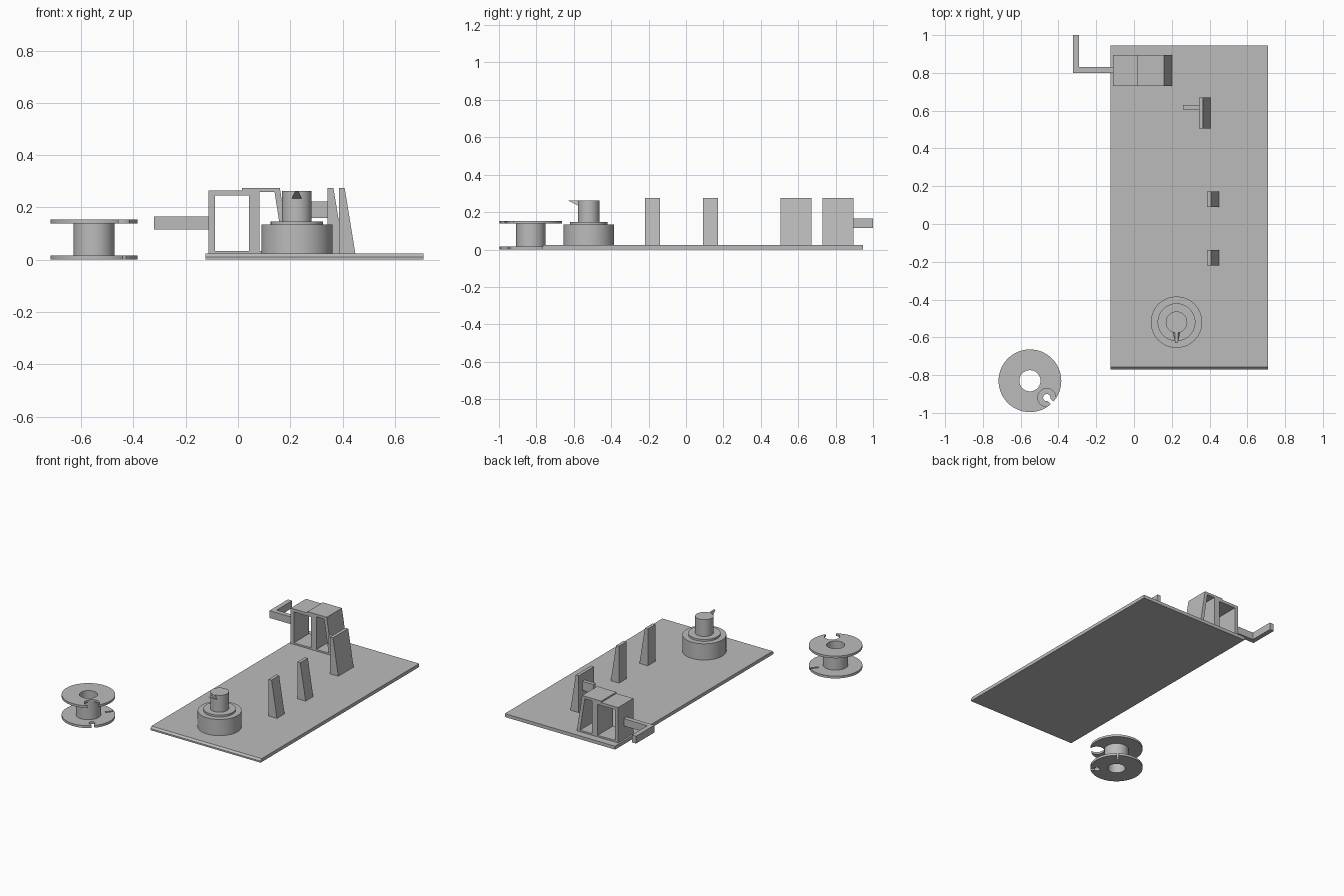
import bpy
import bmesh
from math import radians, cos, sin, pi
from mathutils import Matrix, Vector

cube = bpy.data.objects.get("Cube")
if cube:
    bpy.data.objects.remove(cube)

grey = bpy.data.materials.new("plain grey")
grey.use_nodes = True
GREY = (0.5, 0.5, 0.5, 1)
grey.diffuse_color = GREY
grey.node_tree.nodes["Principled BSDF"].inputs["Base Color"].default_value = GREY


def finish(name, bm):
    bmesh.ops.recalc_face_normals(bm, faces=bm.faces)
    mesh = bpy.data.meshes.new(name)
    bm.to_mesh(mesh)
    bm.free()
    obj = bpy.data.objects.new(name, mesh)
    bpy.context.collection.objects.link(obj)
    mesh.materials.append(grey)
    return obj


def activate(obj):
    bpy.ops.object.select_all(action='DESELECT')
    obj.select_set(True)
    bpy.context.view_layer.objects.active = obj


def smooth(obj):
    activate(obj)
    bpy.ops.object.shade_smooth_by_angle(angle=radians(30))


def prism(name, profile, y0, y1):
    """Extrude an x-z outline from y0 to y1."""
    bm = bmesh.new()
    face = bm.faces.new([bm.verts.new((x, y0, z)) for x, z in profile])
    new = bmesh.ops.extrude_face_region(bm, geom=[face])["geom"]
    verts = [v for v in new if isinstance(v, bmesh.types.BMVert)]
    bmesh.ops.translate(bm, verts=verts, vec=(0, y1 - y0, 0))
    return finish(name, bm)


def box(name, x0, x1, y0, y1, z0, z1):
    return prism(name, [(x0, z0), (x1, z0), (x1, z1), (x0, z1)], y0, y1)


def lathe(name, profile, cx, cy, closed=False, steps=64):
    """Spin a radius-height outline about a vertical axis."""
    bm = bmesh.new()
    verts = [bm.verts.new((r, 0, z)) for r, z in profile]
    pairs = list(zip(verts, verts[1:] + verts[:1]))
    edges = [bm.edges.new(p) for p in (pairs if closed else pairs[:-1])]
    bmesh.ops.spin(bm, geom=verts + edges, cent=(0, 0, 0), axis=(0, 0, 1),
                   angle=2 * pi, steps=steps, use_merge=True)
    bmesh.ops.remove_doubles(bm, verts=bm.verts, dist=0.0001)
    bmesh.ops.translate(bm, verts=bm.verts, vec=(cx, cy, 0))
    return finish(name, bm)


def cut(obj, cutter):
    mod = obj.modifiers.new("cut", 'BOOLEAN')
    mod.operation = 'DIFFERENCE'
    mod.solver = 'EXACT'
    mod.object = cutter
    activate(obj)
    bpy.ops.object.modifier_apply(modifier=mod.name)
    bpy.data.objects.remove(cutter)


def round_cutter(x, y, r, z0, z1):
    return lathe("cutter", [(0, z0), (r, z0), (r, z1), (0, z1)], x, y, steps=32)


def slot_cutter(cx, cy, angle, r0, r1, width, z0, z1):
    """Radial bar pointing outwards from a centre."""
    bar = box("cutter", r0, r1, -width / 2, width / 2, z0, z1)
    bar.data.transform(Matrix.Translation((cx, cy, 0)) @ Matrix.Rotation(angle, 4, 'Z'))
    return bar


# Base plate with a chamfered front edge
TOP = 0.023
base = box("base_plate", -0.125, 0.71, -0.77, 0.945, 0, TOP)
bm = bmesh.new()
bm.from_mesh(base.data)
edge = [e for e in bm.edges if all(v.co.y < -0.7 and v.co.z > 0.01 for v in e.verts)]
bmesh.ops.bevel(bm, geom=edge, offset=0.012, segments=1, affect='EDGES')
bm.to_mesh(base.data)
bm.free()

# Stepped turret with its post
TX, TY = 0.225, -0.52
smooth(lathe("turret", [(0, TOP), (0.136, TOP), (0.136, 0.134), (0.1, 0.134), (0.1, 0.147),
                        (0.057, 0.147), (0.057, 0.262), (0, 0.262)], TX, TY))

# Pointed tooth on the post
tooth = bmesh.new()
for s in (-1, 1):
    for x, y, z in ((0.007, -0.11, 0.262), (0.007, -0.05, 0.262),
                    (0.018, -0.05, 0.235), (0.018, -0.058, 0.235)):
        tooth.verts.new((TX + s * x, TY + y, z))
bmesh.ops.convex_hull(tooth, input=tooth.verts)
finish("turret_tooth", tooth)


# Tapered guide posts
def post(name, x, y0, y1):
    prism(name, [(x, TOP), (x + 0.063, TOP), (x + 0.022, 0.275), (x, 0.275)], y0, y1)


post("front_post", 0.386, -0.22, -0.138)
post("middle_post", 0.386, 0.09, 0.172)
post("rear_post", 0.343, 0.505, 0.67)
box("rear_post_pin", 0.26, 0.345, 0.605, 0.63, 0.16, 0.222)

# Open housing with two through windows
Y0, Y1 = 0.73, 0.895
housing = prism("housing", [(-0.112, TOP), (0.2, TOP), (0.16, 0.275), (0.015, 0.275),
                            (0.015, 0.265), (-0.112, 0.265)], Y0, Y1)
cut(housing, box("cutter", -0.088, 0.042, Y0 - 0.1, Y1 + 0.1, 0.034, 0.245))
cut(housing, prism("cutter", [(0.083, 0.034), (0.175, 0.034), (0.14, 0.258), (0.083, 0.258)],
                   Y0 - 0.1, Y1 + 0.1))

# Crank arm and handle
prism_z = (0.115, 0.165)
box("crank_arm", -0.322, -0.112, 0.8, 0.832, *prism_z)
box("crank_handle", -0.322, -0.29, 0.832, 1.0, *prism_z)

# Hollow spool with notched flanges
SX, SY = -0.551, -0.83
R, HUB, BORE = 0.166, 0.078, 0.056
spool = lathe("spool", [(BORE, 0), (R, 0), (R, 0.016), (HUB, 0.016), (HUB, 0.138),
                        (R, 0.138), (R, 0.153), (BORE, 0.153)], SX, SY, closed=True)
notch = Vector((cos(-pi / 4), sin(-pi / 4))) * 0.126 + Vector((SX, SY))
cut(spool, round_cutter(notch.x, notch.y, 0.048, 0.12, 0.2))
cut(spool, round_cutter(notch.x, notch.y, 0.019, -0.05, 0.05))
cut(spool, slot_cutter(SX, SY, -pi / 4, 0.126, 0.2, 0.018, -0.05, 0.05))
cut(spool, slot_cutter(SX, SY, radians(53), 0.11, 0.2, 0.012, -0.05, 0.05))
smooth(spool)
